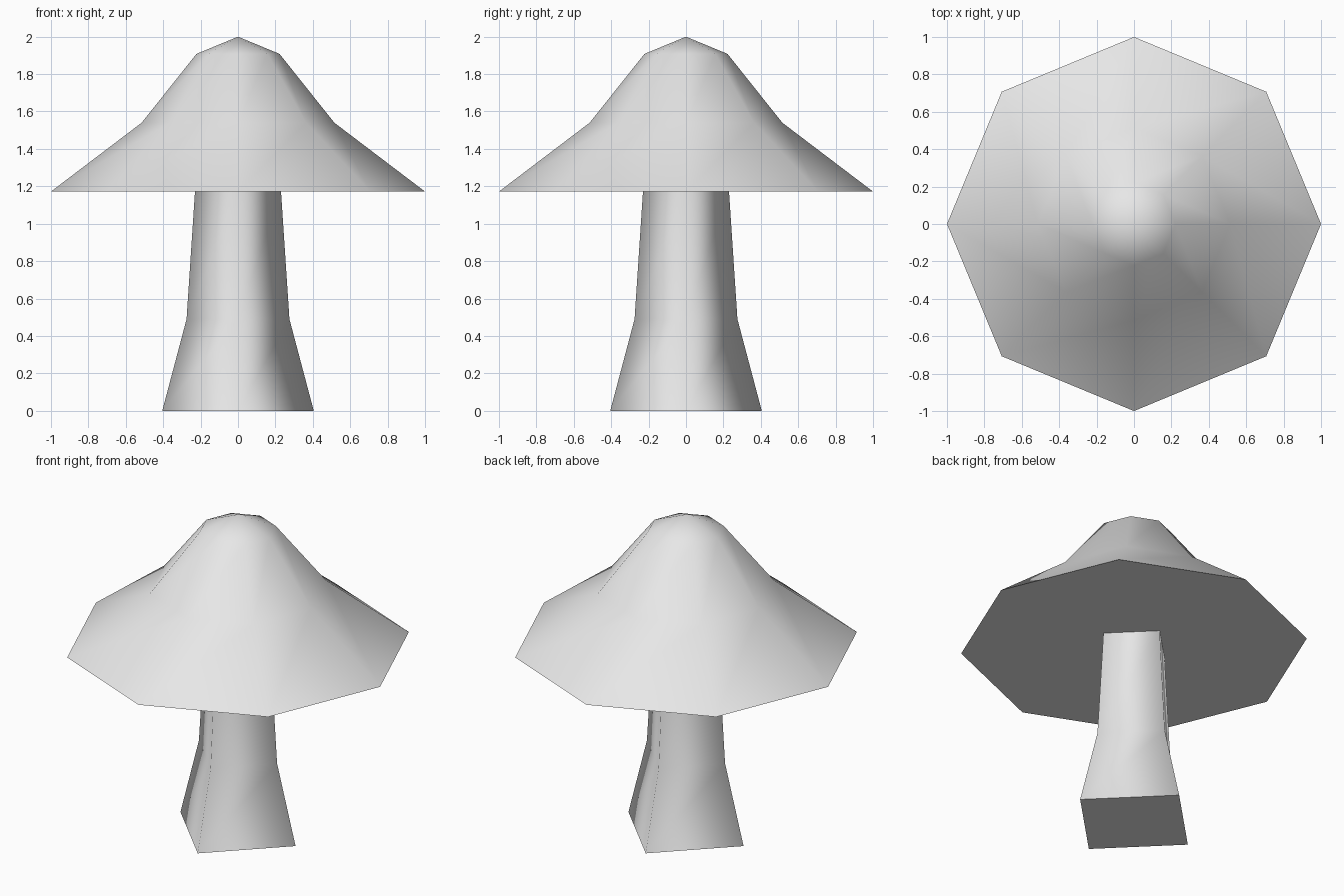
import bpy
import bmesh
from math import cos, sin, tau

cube = bpy.data.objects.get("Cube")
if cube:
    bpy.data.objects.remove(cube, do_unlink=True)

grey = bpy.data.materials.new("light grey")
grey.use_nodes = True
grey.diffuse_color = (0.8, 0.8, 0.8, 1)
grey.node_tree.nodes["Principled BSDF"].inputs["Base Color"].default_value = (0.8, 0.8, 0.8, 1)


def lathe(name, sides, profile, apex=None):
    """Stack rings of (radius, height) with smooth sides and flat ends."""
    bm = bmesh.new()
    rings = [[bm.verts.new((r * cos(tau * i / sides), r * sin(tau * i / sides), z))
              for i in range(sides)] for r, z in profile]
    for low, high in zip(rings, rings[1:]):
        for i in range(sides):
            j = (i + 1) % sides
            bm.faces.new((low[i], low[j], high[j], high[i])).smooth = True
    ends = [bm.faces.new(rings[0][::-1])]
    if apex is None:
        ends.append(bm.faces.new(rings[-1]))
    else:
        tip = bm.verts.new((0, 0, apex))
        for i in range(sides):
            bm.faces.new((rings[-1][i], rings[-1][(i + 1) % sides], tip)).smooth = True
    # Crisp rims around the flat ends
    for face in ends:
        face.smooth = False
        for edge in face.edges:
            edge.smooth = False
    mesh = bpy.data.meshes.new(name)
    bm.to_mesh(mesh)
    bm.free()
    mesh.materials.append(grey)
    obj = bpy.data.objects.new(name, mesh)
    bpy.context.collection.objects.link(obj)
    return obj


# Four-sided flared stem, corners on the axes
lathe("mushroom_stem", 4, [(0.405, 0), (0.275, 0.49), (0.23, 1.172)])

# Eight-sided cap with a flat underside
lathe("mushroom_cap", 8, [(1, 1.172), (0.515, 1.54), (0.222, 1.908)], apex=2)
